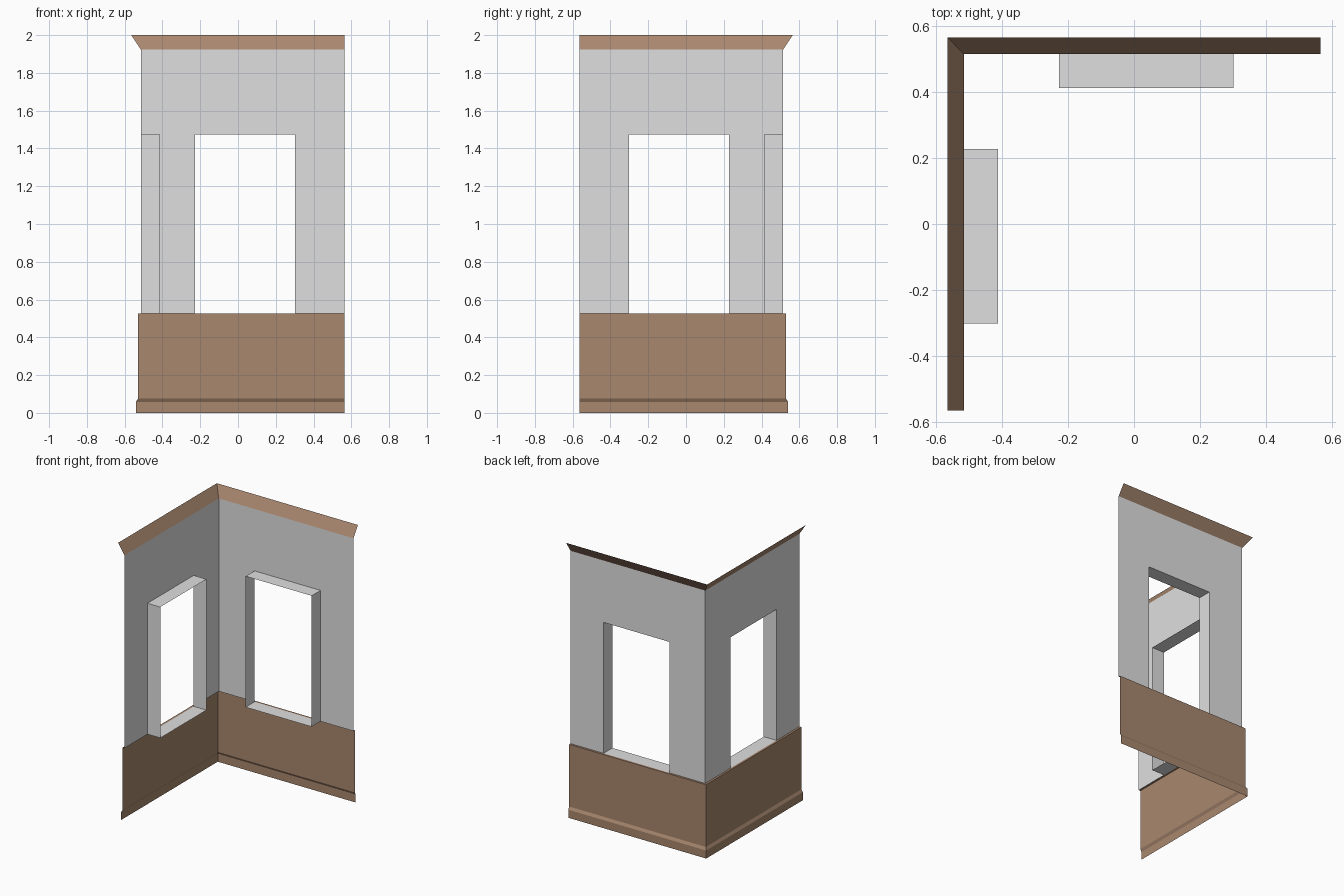
import bpy, bmesh

if "Cube" in bpy.data.objects:
    bpy.data.objects.remove(bpy.data.objects["Cube"])

C = 0.514        # distance of both wall planes from the centre
END = 0.565      # free end of each wing
S0, S1 = -0.227, 0.301           # window sides along the wall
Z0, Z1, Z2 = 0.527, 1.475, 1.923  # wall bottom, window top, wall top


def material(name, rgb):
    m = bpy.data.materials.new(name)
    m.diffuse_color = (*rgb, 1)
    m.use_nodes = True
    m.node_tree.nodes["Principled BSDF"].inputs["Base Color"].default_value = m.diffuse_color
    return m


GREY = material("grey plaster", (0.74, 0.74, 0.74))
BROWN = material("brown trim", (0.393, 0.243, 0.158))


def build(name, quads, mat):
    """Quads of (along, outward offset, height), made on the back wing and
    mirrored over the corner diagonal to the left wing."""
    bm = bmesh.new()
    for q in quads:
        back = [(s, C + d, z) for s, d, z in q]
        left = [(-y, -x, z) for x, y, z in back]
        bm.faces.new([bm.verts.new(p) for p in reversed(back)])
        bm.faces.new([bm.verts.new(p) for p in left])
    bmesh.ops.remove_doubles(bm, verts=bm.verts, dist=1e-5)
    me = bpy.data.meshes.new(name)
    bm.to_mesh(me)
    bm.free()
    me.materials.append(mat)
    ob = bpy.data.objects.new(name, me)
    bpy.context.collection.objects.link(ob)
    return ob


def sweep(profile):
    """Run an (offset, height) profile along the wing, mitred at the corner."""
    return [[(-C - d0, d0, z0), (END, d0, z0), (END, d1, z1), (-C - d1, d1, z1)]
            for (d0, z0), (d1, z1) in zip(profile, profile[1:])]


# Walls: grid of panels with the window cell left open
ss, zs = [-C, S0, S1, END], [Z0, Z1, Z2]
build("walls", [[(ss[i], 0, zs[j]), (ss[i + 1], 0, zs[j]),
                 (ss[i + 1], 0, zs[j + 1]), (ss[i], 0, zs[j + 1])]
                for i in range(3) for j in range(2) if (i, j) != (1, 0)], GREY)

# Window reveals: open boxes running inward
loop = [(S0, Z0), (S1, Z0), (S1, Z1), (S0, Z1)]
DEPTH = -0.102
build("window_reveals", [[(a, 0, b), (c, 0, d), (c, DEPTH, d), (a, DEPTH, b)]
                         for (a, b), (c, d) in zip(loop, loop[1:] + loop[:1])], GREY)

# Lower panelling with its top ledge
build("wainscot", sweep([(0.015, 0.077), (0.015, Z0), (0, Z0)]), BROWN)

# Skirting with sloped top
build("baseboard", sweep([(0.026, 0), (0.026, 0.058), (0.015, 0.077)]), BROWN)

# Flared cornice
build("cornice", sweep([(0, Z2), (END - C, 2.0)]), BROWN)
